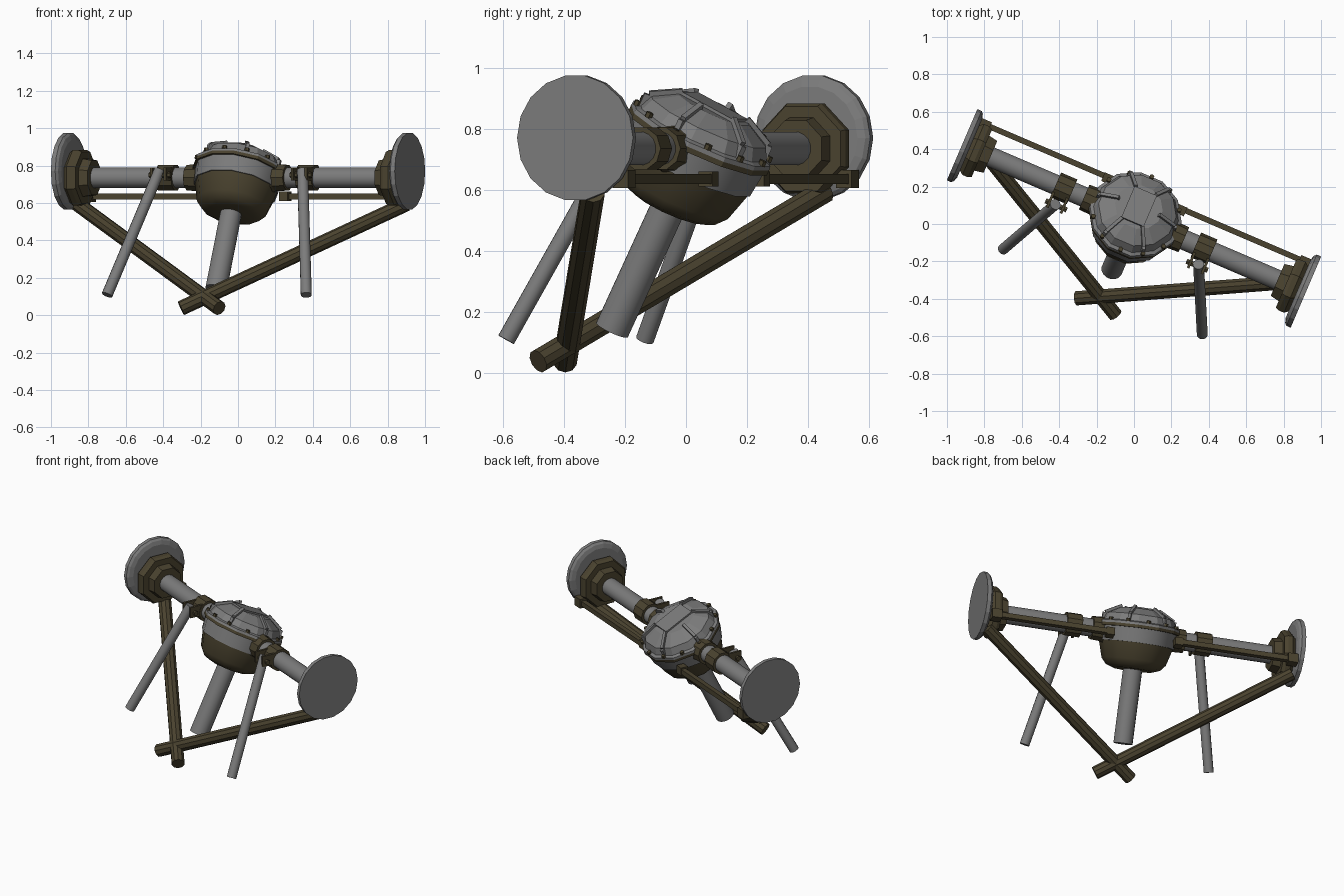
import bpy, bmesh, math
from mathutils import Matrix, Vector

if "Cube" in bpy.data.objects:
    bpy.data.objects.remove(bpy.data.objects["Cube"])


def material(name, color):
    m = bpy.data.materials.new(name)
    m.diffuse_color = (*color, 1)
    m.use_nodes = True
    m.node_tree.nodes["Principled BSDF"].inputs["Base Color"].default_value = m.diffuse_color
    return m


GRAY = material("steel_gray", (0.20, 0.20, 0.20))
BROWN = material("dark_olive_brown", (0.068, 0.055, 0.028))

# Axle frame (x along the axle, y to the back) and tilted differential frame
AXLE = Matrix.Translation((0, 0.03, 0.735)) @ Matrix.Rotation(math.radians(-23.2), 4, 'Z')
DIFF = AXLE @ Matrix.Rotation(math.radians(-26.5), 4, 'X')


def finish(name, bm, matrix, mat, smooth=0):
    bmesh.ops.recalc_face_normals(bm, faces=bm.faces[:])
    me = bpy.data.meshes.new(name)
    bm.to_mesh(me)
    bm.free()
    me.materials.append(mat)
    ob = bpy.data.objects.new(name, me)
    bpy.context.collection.objects.link(ob)
    me.transform(matrix)
    if smooth:
        bpy.ops.object.select_all(action='DESELECT')
        ob.select_set(True)
        bpy.context.view_layer.objects.active = ob
        bpy.ops.object.shade_smooth_by_angle(angle=math.radians(smooth))
    return ob


def lathe(name, profile, sides, matrix, mat, smooth=0, turn=0.5):
    """Closed solid turned around z from (radius, height) points."""
    bm = bmesh.new()
    rings = []
    for r, h in profile:
        ring = []
        for i in range(sides):
            a = math.tau * (i + turn) / sides
            ring.append(bm.verts.new((r * math.cos(a), r * math.sin(a), h)))
        rings.append(ring)
    for lo, hi in zip(rings, rings[1:]):
        for i in range(sides):
            j = (i + 1) % sides
            bm.faces.new((lo[i], lo[j], hi[j], hi[i]))
    bm.faces.new(rings[0][::-1])
    bm.faces.new(rings[-1])
    return finish(name, bm, matrix, mat, smooth)


def rod(name, p, q, r, sides, mat, frame=Matrix(), smooth=35):
    p, q = Vector(p), Vector(q)
    d = q - p
    m = frame @ Matrix.Translation(p) @ d.to_track_quat('Z', 'Y').to_matrix().to_4x4()
    return lathe(name, [(r, 0), (r, d.length)], sides, m, mat, smooth)


def box(name, center, size, mat, frame=Matrix()):
    bm = bmesh.new()
    bmesh.ops.create_cube(bm, size=1)
    bmesh.ops.scale(bm, vec=size, verts=bm.verts)
    return finish(name, bm, frame @ Matrix.Translation(center), mat)


# Differential: bowl, band, gasket, cover
lathe("differential_bowl", [(0.125, -0.215), (0.165, -0.2), (0.195, -0.165), (0.225, -0.06)],
      12, DIFF, BROWN, 40)
lathe("differential_band", [(0.23, -0.065), (0.24, 0.025)], 12, DIFF, GRAY, 35)
lathe("differential_gasket", [(0.252, 0.022), (0.252, 0.04)], 12, DIFF, BROWN)
lathe("differential_cover", [(0.252, 0.04), (0.25, 0.055), (0.232, 0.062), (0.212, 0.105),
                             (0.13, 0.148)], 12, DIFF, GRAY)
box("cover_panel", (0, 0, 0.148), (0.13, 0.2, 0.02), GRAY, DIFF)

# Cover ribs and bolts around the rim
for i in range(6):
    spin = DIFF @ Matrix.Rotation(math.tau * i / 6, 4, 'Z')
    slope = spin @ Matrix.Translation((0.165, 0, 0.132)) @ Matrix.Rotation(math.radians(27.5), 4, 'Y')
    box("cover_rib", (0, 0, 0), (0.11, 0.018, 0.022), GRAY, slope)
    box("cover_rib_foot", (0.215, 0, 0.08), (0.03, 0.018, 0.05), GRAY, spin)
for i in range(12):
    a = math.tau * i / 12
    m = DIFF @ Matrix.Translation((0.236 * math.cos(a), 0.236 * math.sin(a), 0.055))
    lathe("cover_bolt", [(0.013, 0), (0.013, 0.018)], 6, m, BROWN)

# Drive shaft
rod("drive_shaft", (0, 0, -0.18), (0, 0, -0.665), 0.058, 16, GRAY, DIFF)

# Axle halves, mirrored by the sign of x
for s, side in ((-1, "left"), (1, "right")):
    out = AXLE @ Matrix.Rotation(s * math.pi / 2, 4, 'Y')   # z points outward
    lathe(side + "_axle_tube", [(0.055, 0.1), (0.055, 0.92)], 16, out, GRAY, 35)
    lathe(side + "_axle_collar", [(0.1, 0.17), (0.075, 0.225), (0.072, 0.29)], 10, out, BROWN)
    lathe(side + "_hub", [(0.1, 0.835), (0.11, 0.885), (0.15, 0.885), (0.16, 0.905),
                          (0.16, 0.935), (0.13, 0.97)], 8, out, BROWN)
    disc = Matrix.Translation((0, 0, 0.035)) @ out
    lathe(side + "_wheel_flange", [(0.17, 0.955), (0.195, 0.963), (0.207, 0.975), (0.207, 1.0)],
          18, disc, GRAY)

    # Bar behind the axle with end tabs
    box(side + "_rear_bar", (s * 0.57, 0.147, -0.1), (0.74, 0.03, 0.032), BROWN, AXLE)
    box(side + "_bar_outer_tab", (s * 0.93, 0.145, -0.1), (0.06, 0.055, 0.06), BROWN, AXLE)
    box(side + "_bar_inner_tab", (s * 0.215, 0.14, -0.1), (0.05, 0.05, 0.05), BROWN, AXLE)

    # Clamp with clevis ears and bolt
    lathe(side + "_link_clamp", [(0.072, 0.36), (0.072, 0.455)], 10, out, BROWN)
    for e in (-0.04, 0.04):
        box(side + "_clevis_ear", (s * 0.41 + e, -0.085, 0.02), (0.014, 0.09, 0.07), BROWN, AXLE)
    rod(side + "_clevis_bolt", (s * 0.41 - 0.062, -0.1, 0.015), (s * 0.41 + 0.062, -0.1, 0.015),
        0.016, 6, BROWN, AXLE, 0)

# Thin links and heavy trailing arms
rod("left_link", (-0.42, 0.105, 0.775), (-0.70, -0.135, 0.108), 0.03, 12, GRAY)
rod("right_link", (0.345, -0.215, 0.775), (0.365, -0.59, 0.108), 0.03, 12, GRAY)
rod("left_trailing_arm", (-0.86, 0.455, 0.595), (-0.10, -0.485, 0.037), 0.04, 10, BROWN)
rod("right_trailing_arm", (0.90, -0.305, 0.595), (-0.305, -0.397, 0.037), 0.04, 10, BROWN)
